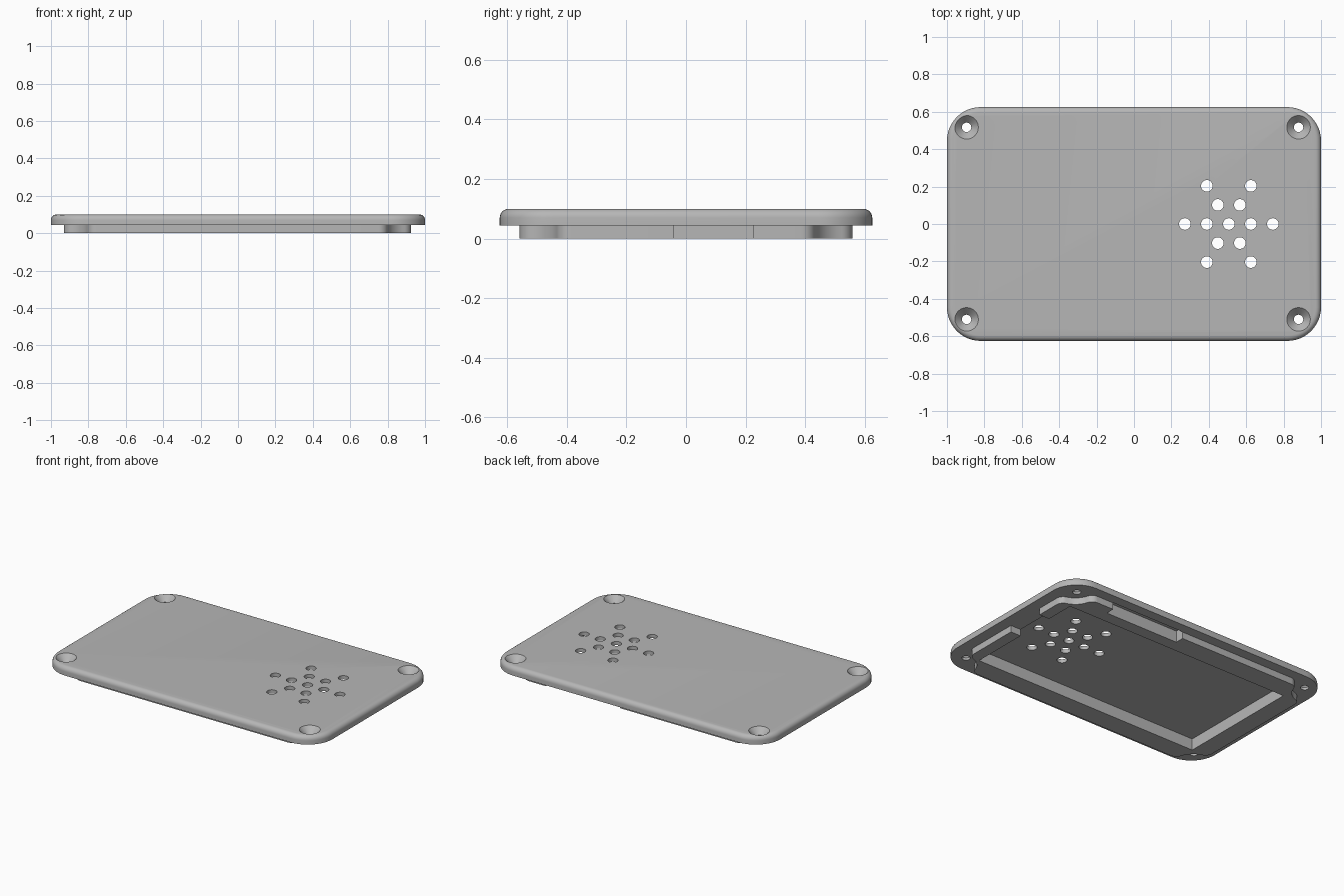
import bpy, bmesh
from math import cos, sin, pi, radians, sqrt, atan2

if "Cube" in bpy.data.objects:
    bpy.data.objects.remove(bpy.data.objects["Cube"], do_unlink=True)

TOP, RIM, POCKET = 0.1, 0.044, 0.076

grey = bpy.data.materials.new("plain_grey")
grey.use_nodes = True
grey.diffuse_color = (0.47, 0.47, 0.47, 1)
grey.node_tree.nodes["Principled BSDF"].inputs["Base Color"].default_value = (0.47, 0.47, 0.47, 1)


def loft(name, rings):
    """Solid skinned through matching rings, listed from bottom to top."""
    bm = bmesh.new()
    loops = [[bm.verts.new(p) for p in ring] for ring in rings]
    n = len(loops[0])
    for a, b in zip(loops, loops[1:]):
        for i in range(n):
            j = (i + 1) % n
            bm.faces.new((a[i], a[j], b[j], b[i]))
    bm.faces.new(loops[0][::-1])
    bm.faces.new(loops[-1])
    bmesh.ops.recalc_face_normals(bm, faces=bm.faces)
    mesh = bpy.data.meshes.new(name)
    bm.to_mesh(mesh)
    bm.free()
    mesh.materials.append(grey)
    obj = bpy.data.objects.new(name, mesh)
    bpy.context.collection.objects.link(obj)
    return obj


def lift(outline, z):
    return [(x, y, z) for x, y in outline]


def arc(cx, cy, r, start, end, steps):
    angles = [start + (end - start) * i / steps for i in range(steps + 1)]
    return [(cx + r * cos(a), cy + r * sin(a)) for a in angles]


def box(name, x0, x1, y0, y1, z0, z1):
    base = [(x0, y0), (x1, y0), (x1, y1), (x0, y1)]
    return loft(name, [lift(base, z0), lift(base, z1)])


def turned(name, x, y, profile, sides=32):
    """Round solid from (radius, height) pairs."""
    rings = []
    for r, z in profile:
        rings.append(lift(arc(x, y, r, 0, 2 * pi, sides)[:-1], z))
    return loft(name, rings)


def rounded_rectangle(hx, hy, r):
    points = []
    for q, (sx, sy) in enumerate([(1, 1), (-1, 1), (-1, -1), (1, -1)]):
        points += arc(sx * (hx - r), sy * (hy - r), r, q * pi / 2, (q + 1) * pi / 2, 12)
    return points


def scalloped_rectangle(x0, x1, hy, fillet, scoop):
    """Rectangle whose corners are scooped out with softened shoulders."""
    reach = sqrt((fillet + scoop) ** 2 - fillet ** 2)
    turn = atan2(reach, fillet)
    corner = arc(-fillet, -reach, fillet, 0, turn, 8)
    corner += arc(0, 0, scoop, turn + pi, 1.5 * pi - turn, 10)[1:-1]
    corner += arc(-reach, -fillet, fillet, pi / 2 - turn, pi / 2, 8)
    points = []
    for sx, sy in [(1, 1), (-1, 1), (-1, -1), (1, -1)]:
        cx = x1 if sx > 0 else x0
        part = [(cx + sx * x, sy * (hy + y)) for x, y in corner]
        points += part if sx * sy > 0 else part[::-1]
    return points


def combine(target, tool, operation="DIFFERENCE"):
    """Apply a boolean and discard the tool."""
    mod = target.modifiers.new("cut", "BOOLEAN")
    mod.operation, mod.object, mod.solver = operation, tool, "EXACT"
    bpy.context.view_layer.objects.active = target
    bpy.ops.object.modifier_apply(modifier=mod.name)
    bpy.data.objects.remove(tool, do_unlink=True)


# Cover plate with rounded corners and a softened top edge
EDGE = 0.03
levels = [(0, RIM)]
for i in range(7):
    a = i / 6 * pi / 2
    levels.append((EDGE * (1 - cos(a)), TOP - EDGE + EDGE * sin(a)))
lid = loft("cover_plate", [lift(rounded_rectangle(1 - d, 0.625 - d, 0.18 - d), z)
                           for d, z in levels])

# Locating lip underneath, open on the +x side
outline = scalloped_rectangle(-0.93, 0.925, 0.558, 0.05, 0.13)
lip = loft("locating_lip", [lift(outline, 0), lift(outline, 0.06)])
combine(lip, box("lip_gap", 0.7, 1.1, -0.04, 0.225, -0.1, 0.2))
combine(lid, lip, "UNION")

# Inner pocket and the relief notch in the back of the lip
combine(lid, box("pocket", -0.81, 0.85, -0.425, 0.42, -0.1, POCKET))
combine(lid, box("back_notch", 0.09, 0.63, 0.5, 0.56, -0.1, POCKET))

# Countersunk screw holes
for x in (-0.895, 0.88):
    for y in (-0.51, 0.517):
        combine(lid, turned("screw_hole", x, y, [(0.025, -0.1), (0.025, 0.06),
                                                 (0.063, TOP), (0.063, 0.2)]))

# Star pattern of round vents
vents = [(i * 0.1175, 0) for i in range(-2, 3)]
for side in (-1, 1):
    for x, y in [(0.059, 0.102), (0.1175, 0.204)]:
        vents += [(x, side * y), (-x, side * y)]
for x, y in vents:
    combine(lid, turned("vent", 0.507 + x, y, [(0.031, -0.1), (0.031, 0.2)]))

bpy.ops.object.select_all(action="DESELECT")
lid.select_set(True)
bpy.context.view_layer.objects.active = lid
bpy.ops.object.shade_smooth_by_angle(angle=radians(30))
